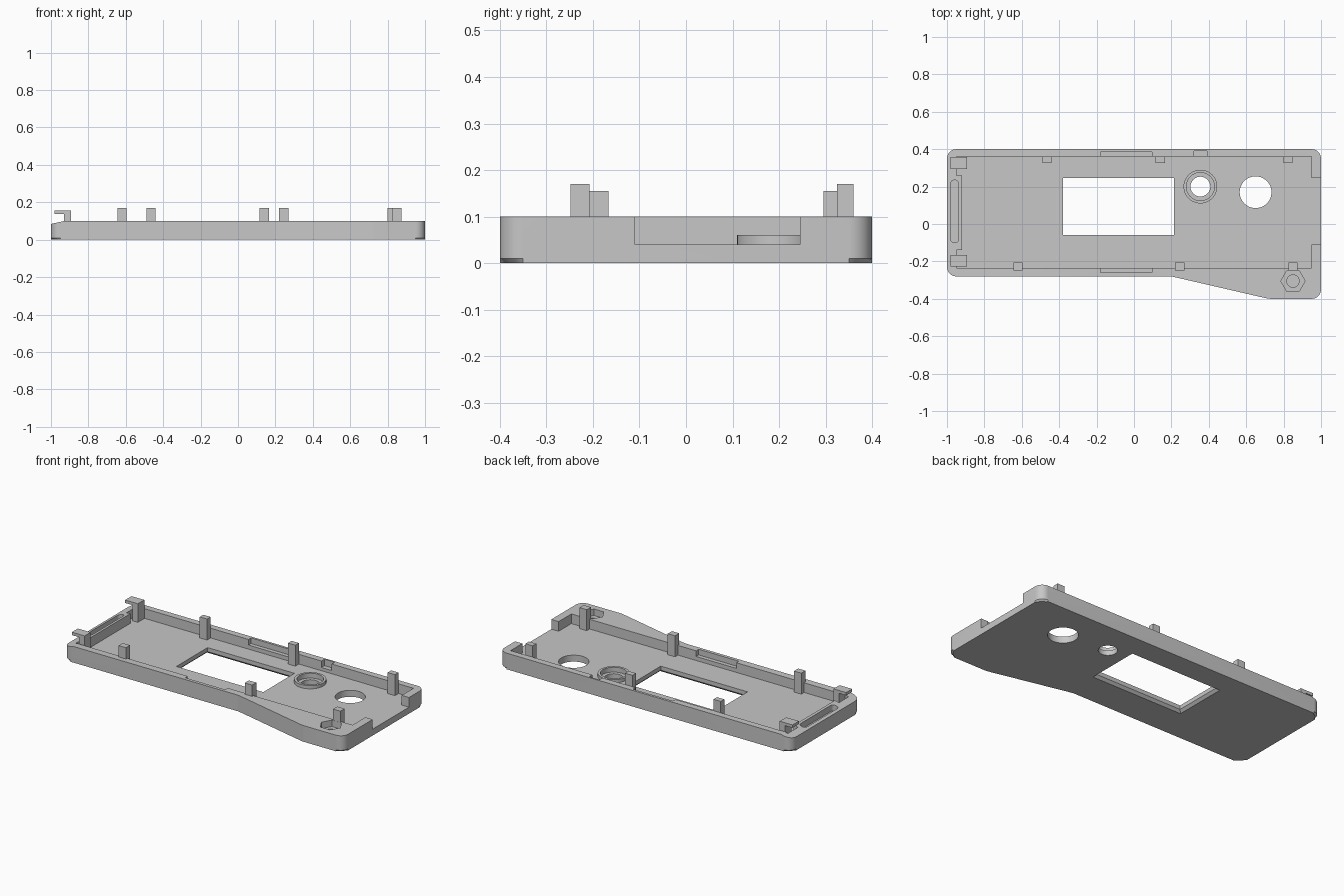
import bpy, bmesh, math
from mathutils import Vector

if "Cube" in bpy.data.objects:
    bpy.data.objects.remove(bpy.data.objects["Cube"])

grey = bpy.data.materials.new("plain_grey")
grey.diffuse_color = (0.57, 0.57, 0.57, 1)
grey.use_nodes = True
grey.node_tree.nodes["Principled BSDF"].inputs["Base Color"].default_value = grey.diffuse_color


def prism(name, pts, z0, z1, low=None, chamfer=0):
    """Extrude an outline from z0 to z1; 'low' gives a different bottom outline."""
    bm = bmesh.new()
    a = [bm.verts.new((x, y, z0)) for x, y in (low or pts)]
    b = [bm.verts.new((x, y, z1)) for x, y in pts]
    n = len(pts)
    bottom = bm.faces.new(a[::-1])
    bm.faces.new(b)
    for i in range(n):
        j = (i + 1) % n
        bm.faces.new((a[i], a[j], b[j], b[i]))
    if chamfer:
        bmesh.ops.bevel(bm, geom=list(bottom.edges), offset=chamfer,
                        segments=1, affect='EDGES')
    bmesh.ops.recalc_face_normals(bm, faces=bm.faces)
    me = bpy.data.meshes.new(name)
    bm.to_mesh(me)
    bm.free()
    me.materials.append(grey)
    ob = bpy.data.objects.new(name, me)
    bpy.context.collection.objects.link(ob)
    return ob


def rect(x0, x1, y0, y1):
    return [(x0, y0), (x1, y0), (x1, y1), (x0, y1)]


def circle(cx, cy, r, n=48):
    return [(cx + r * math.cos(2 * math.pi * i / n),
             cy + r * math.sin(2 * math.pi * i / n)) for i in range(n)]


def rounded(corners, steps=8):
    """Fillet each (x, y, radius) corner of an outline."""
    out = []
    n = len(corners)
    for i, (x, y, r) in enumerate(corners):
        p = Vector((x, y))
        u = (Vector(corners[i - 1][:2]) - p).normalized()
        v = (Vector(corners[(i + 1) % n][:2]) - p).normalized()
        half = u.angle(v) / 2
        t = r / math.tan(half)
        c = p + (u + v).normalized() * (r / math.sin(half))
        s, e = (p + u * t - c).normalized(), (p + v * t - c).normalized()
        out += [tuple(c + s.slerp(e, k / steps) * r) for k in range(steps + 1)]
    return out


def combine(target, tool, op='DIFFERENCE'):
    m = target.modifiers.new("combine", 'BOOLEAN')
    m.object, m.operation, m.solver = tool, op, 'EXACT'
    bpy.context.view_layer.objects.active = target
    bpy.ops.object.modifier_apply(modifier=m.name)
    bpy.data.objects.remove(tool)


# Case shell with flared corner and chamfered bottom edge
shell = prism("case_shell", rounded([
    (-1, -0.28, 0.05), (0.2, -0.28, 0.1), (0.72, -0.4, 0.15),
    (1, -0.4, 0.05), (1, 0.4, 0.05), (-1, 0.4, 0.05)]), 0, 0.1, chamfer=0.01)


def cut(pts, z0, z1=0.2, low=None):
    combine(shell, prism("cutter", pts, z0, z1, low))


# Inner cavity, stepped around the strap slot
cut([(-0.95, -0.235), (0.95, -0.235), (0.95, 0.36), (-0.95, 0.36),
     (-0.95, 0.26), (-0.92, 0.26), (-0.92, -0.14), (-0.95, -0.14)], 0.04)

# Button collar, counterbore and holes
combine(shell, prism("collar", circle(0.355, 0.2, 0.09), 0.02, 0.06), 'UNION')
cut(circle(0.355, 0.2, 0.075), 0.03)
cut(circle(0.355, 0.2, 0.053), -0.1)
cut(circle(0.65, 0.17, 0.085), -0.1)

# Display window, slightly widened at the underside
cut(rect(-0.38, 0.215, -0.06, 0.245), -0.1)
cut(rect(-0.38, 0.215, -0.06, 0.245), -0.015, 0.015,
    low=rect(-0.41, 0.245, -0.09, 0.275))

# Wall grooves, small notch and end opening
cut(rect(-0.18, 0.095, 0.35, 0.385), 0.065)
cut(rect(-0.18, 0.095, -0.26, -0.225), 0.065)
cut(rect(0.32, 0.39, 0.35, 0.39), 0.06)
cut(rect(0.94, 1.1, -0.11, 0.245), 0.04)

# Nut pocket with blind screw hole
cut(circle(0.85, -0.305, 0.065, 6), 0.06)
cut(circle(0.85, -0.305, 0.033, 32), 0.03)

# Strap slot in the left end
cut(rounded([(-0.98, -0.1, 0.02), (-0.937, -0.1, 0.02),
             (-0.937, 0.235, 0.02), (-0.98, 0.235, 0.02)]), 0.06)

# Sloped top on the left end
wedge = prism("wedge", [(-1.05, 0.073), (-0.93, 0.1), (-0.93, 0.2), (-1.05, 0.2)],
              -0.6, 0.6)
wedge.rotation_euler.x = math.pi / 2
bpy.context.view_layer.update()
combine(shell, wedge)

bpy.ops.object.select_all(action='DESELECT')
shell.select_set(True)
bpy.context.view_layer.objects.active = shell
bpy.ops.object.shade_smooth_by_angle(angle=math.radians(30))

# Locating posts along both long walls
for i, x in enumerate((-0.465, 0.14, 0.823)):
    prism(f"back_post_{i + 1}", rect(x - 0.025, x + 0.025, 0.325, 0.36), 0.035, 0.17)
for i, x in enumerate((-0.62, 0.245, 0.85)):
    prism(f"front_post_{i + 1}", rect(x - 0.025, x + 0.025, -0.248, -0.207), 0.035, 0.17)

# Hooked clips at the left end
for side, y0, y1 in (("front", -0.226, -0.167), ("back", 0.295, 0.358)):
    clip = prism(f"{side}_clip", rect(-0.93, -0.893, y0, y1), 0.035, 0.155)
    combine(clip, prism("hook", rect(-0.98, -0.91, y0, y1), 0.137, 0.155), 'UNION')
